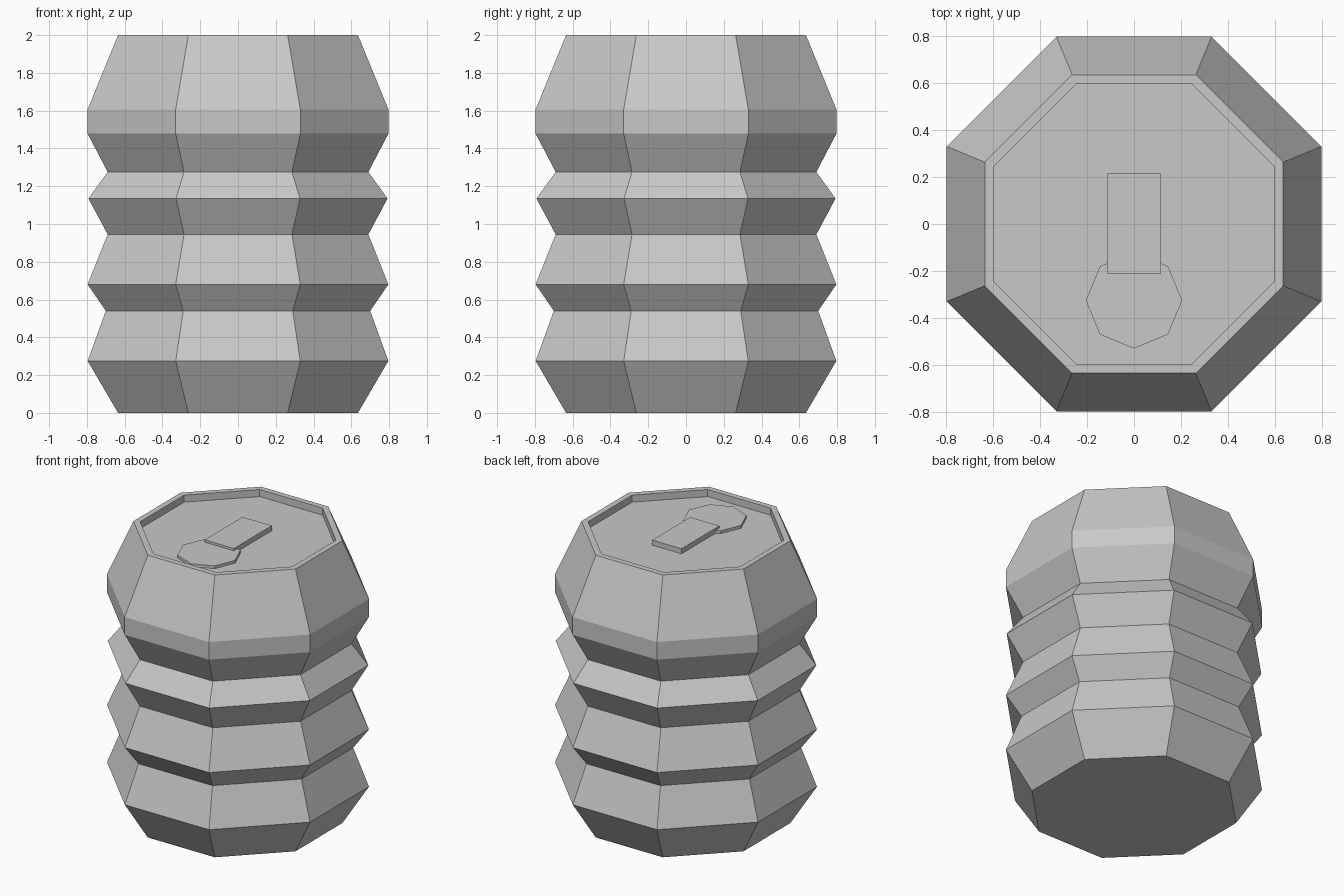
import bpy
import bmesh
import math

cube = bpy.data.objects.get("Cube")
if cube:
    bpy.data.objects.remove(cube, do_unlink=True)

SIDES = 8
FLOOR = 1.95  # height of the sunken lid

grey = bpy.data.materials.new("plain_grey")
grey.use_nodes = True
colour = (0.58, 0.58, 0.58, 1)
grey.diffuse_color = colour
grey.node_tree.nodes["Principled BSDF"].inputs["Base Color"].default_value = colour


def add_object(name, bm):
    bmesh.ops.recalc_face_normals(bm, faces=bm.faces)
    mesh = bpy.data.meshes.new(name)
    bm.to_mesh(mesh)
    bm.free()
    mesh.materials.append(grey)
    obj = bpy.data.objects.new(name, mesh)
    bpy.context.collection.objects.link(obj)
    return obj


def lathe(name, profile, turn, centre_y=0):
    """Stack octagon rings of (corner radius, height) and cap both ends."""
    bm = bmesh.new()
    rings = []
    for radius, z in profile:
        angles = [math.tau * (i + turn) / SIDES for i in range(SIDES)]
        rings.append([bm.verts.new((radius * math.cos(a), centre_y + radius * math.sin(a), z))
                      for a in angles])
    for low, high in zip(rings, rings[1:]):
        for i in range(SIDES):
            j = (i + 1) % SIDES
            bm.faces.new((low[i], low[j], high[j], high[i]))
    bm.faces.new(rings[0][::-1])
    bm.faces.new(rings[-1])
    return add_object(name, bm)


# Crumpled can body: (half width across flats, height), ending in the sunken lid
body = [(0.635, 0), (0.796, 0.275), (0.70, 0.54), (0.796, 0.68), (0.69, 0.945),
        (0.792, 1.135), (0.69, 1.275), (0.797, 1.48), (0.797, 1.605),
        (0.635, 2), (0.595, 2), (0.595, FLOOR)]
to_corner = 1 / math.cos(math.pi / SIDES)
lathe("can_body", [(w * to_corner, z) for w, z in body], 0.5)

# Drinking opening plate on the lid
lathe("opening_plate", [(0.205, FLOOR), (0.205, FLOOR + 0.02)], 0, -0.325)

# Pull tab lying across the edge of the plate
bm = bmesh.new()
bmesh.ops.create_cube(bm, size=1)
bmesh.ops.scale(bm, vec=(0.23, 0.425, 0.036), verts=bm.verts)
bmesh.ops.translate(bm, vec=(0, 0.002, FLOOR + 0.018), verts=bm.verts)
add_object("pull_tab", bm)
